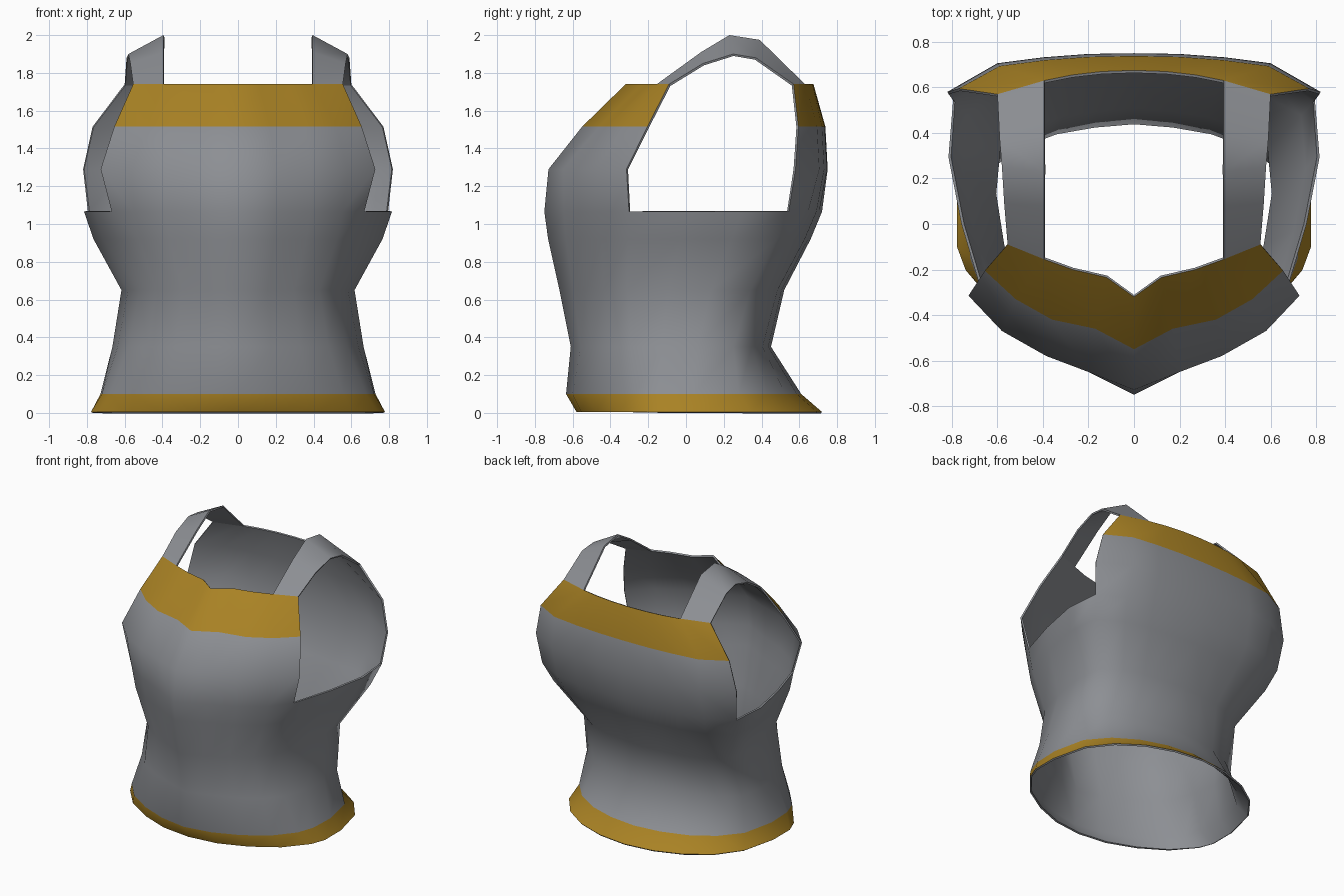
import bpy
import bmesh
from math import radians

cube = bpy.data.objects.get("Cube")
if cube:
    bpy.data.objects.remove(cube, do_unlink=True)


def make_material(name, color):
    mat = bpy.data.materials.new(name)
    mat.use_nodes = True
    mat.diffuse_color = color
    mat.node_tree.nodes["Principled BSDF"].inputs["Base Color"].default_value = color
    return mat


gold = make_material("gold_trim", (0.40, 0.225, 0.018, 1))
steel = make_material("grey_steel", (0.265, 0.275, 0.295, 1))
GOLD, STEEL = 0, 1


def make_shell(name, rows, gold_rows=()):
    """Skin rows of points (None leaves a gap), mirror in x and thicken inward."""
    bm = bmesh.new()
    grid = [[bm.verts.new(p) if p else None for p in row] for row in rows]
    for r, (low, high) in enumerate(zip(grid, grid[1:])):
        for c in range(len(low) - 1):
            corners = [low[c], low[c + 1], high[c + 1], high[c]]
            if all(corners):
                face = bm.faces.new(corners)
                face.material_index = GOLD if r in gold_rows else STEEL
    mesh = bpy.data.meshes.new(name)
    bm.to_mesh(mesh)
    bm.free()
    mesh.materials.append(gold)
    mesh.materials.append(steel)
    obj = bpy.data.objects.new(name, mesh)
    bpy.context.collection.objects.link(obj)

    mirror = obj.modifiers.new("mirror", "MIRROR")
    mirror.use_clip = True
    plate = obj.modifiers.new("plate_thickness", "SOLIDIFY")
    plate.thickness = 0.012
    # The lining and rims are always steel
    plate.material_offset = 1
    plate.material_offset_rim = 1

    bpy.ops.object.select_all(action="DESELECT")
    obj.select_set(True)
    bpy.context.view_layer.objects.active = obj
    bpy.ops.object.convert(target="MESH")
    bpy.ops.object.shade_smooth_by_angle(angle=radians(60))
    return obj


# Cross-sections, front to back: share of half width, share of depth
chest = [(0, 0), (.25, .07), (.47, .125), (.68, .205), (.82, .305), (.93, .51),
         (1, .71), (.975, .88), (.74, .95), (.5, .98), (.25, .99), (0, 1)]
hips = [(0, 0), (.28, .02), (.54, .08), (.78, .17), (.95, .29), (1, .37),
        (1, .515), (.92, .71), (.76, .835), (.54, .925), (.28, .98), (0, 1)]


def torso_ring(z, width, front, back, hip_share):
    ring = []
    for (cx, cy), (hx, hy) in zip(chest, hips):
        x = cx + (hx - cx) * hip_share
        y = cy + (hy - cy) * hip_share
        ring.append((x * width, front + y * (back - front), z))
    return ring


def panel_ring(z, front, back):
    """Chest and back panel outlines with the armhole left open between them."""
    front_row = [(x, y, z) for x, y in front]
    back_row = [(x, y, z) for x, y in reversed(back)]
    return front_row + [None, None] + back_row


# Closed lower torso: height, half width, front, back, hip share
rows = [torso_ring(*values) for values in (
    (.005, .778, -.58, .72, 1),
    (.1, .728, -.635, .61, .85),
    (.35, .665, -.61, .45, .4),
    (.65, .617, -.67, .52, .18),
    (.92, .765, -.73, .66, .05),
    (1.065, .815, -.75, .72, 0))]

# Chest and back panels above the armhole floor
rows += [
    panel_ring(1.29,
               [(0, -.728), (.2, -.65), (.385, -.58), (.58, -.47), (.727, -.315)],
               [(0, .75), (.2, .747), (.4, .732), (.6, .706), (.82, .58)]),
    panel_ring(1.515,
               [(0, -.55), (.17, -.46), (.36, -.42), (.52, -.33), (.655, -.205)],
               [(0, .738), (.2, .734), (.39, .72), (.59, .694), (.77, .595)]),
    panel_ring(1.74,
               [(0, -.32), (.12, -.235), (.27, -.2), (.395, -.155), (.555, -.09)],
               [(0, .675), (.14, .67), (.27, .655), (.395, .63), (.6, .57)])]
make_shell("breastplate_body", rows, gold_rows=(0, len(rows) - 2))

# Shoulder straps: inner and outer edge, front to back
straps = [
    [(.395, -.155, 1.74), (.555, -.09, 1.74)],
    [(.395, .08, 1.91), (.57, .09, 1.85)],
    [(.395, .23, 2), (.58, .25, 1.9)],
    [(.395, .39, 1.975), (.59, .37, 1.88)],
    [(.395, .63, 1.74), (.6, .57, 1.74)]]
make_shell("shoulder_straps", straps)
